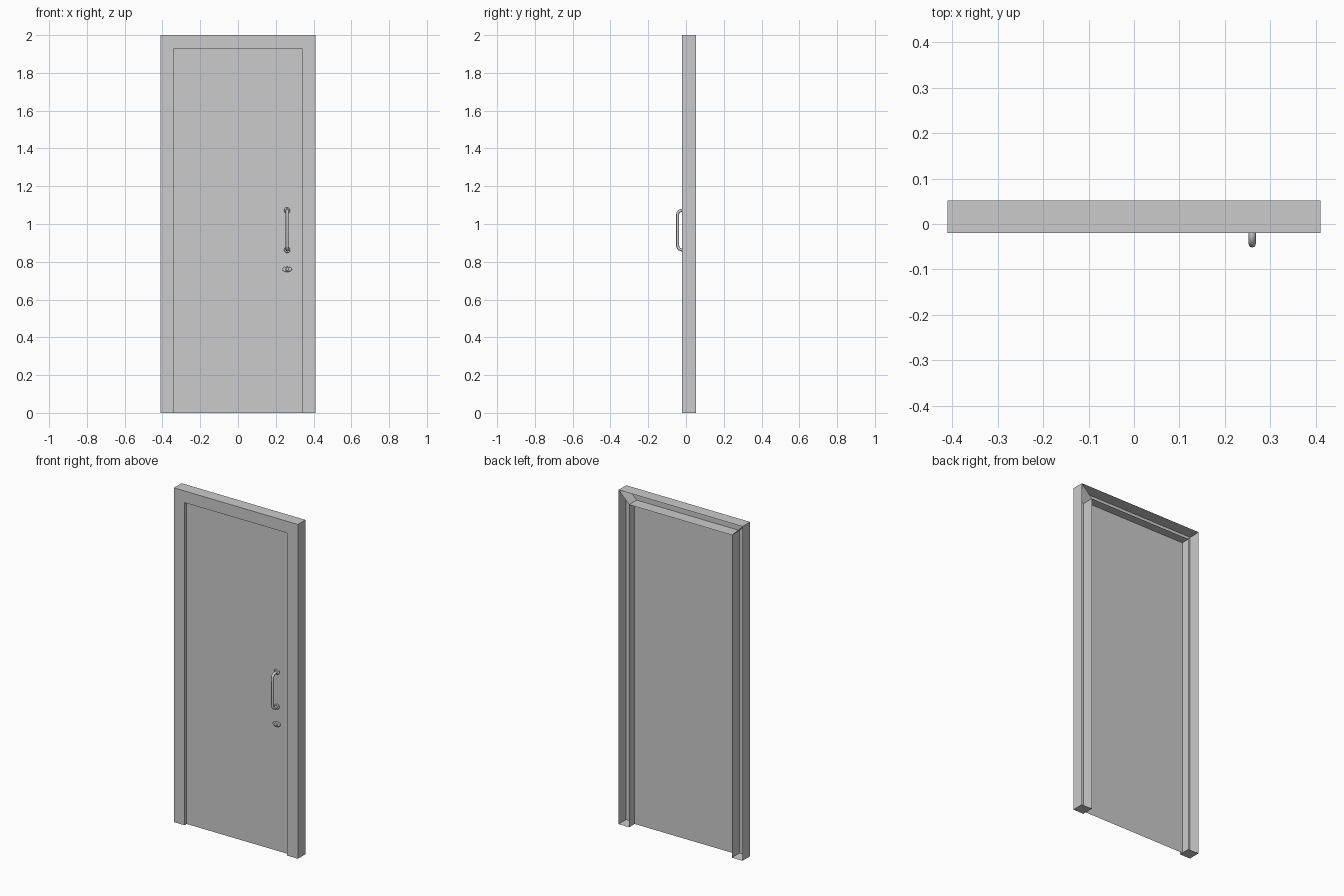
import bpy, bmesh, math

if "Cube" in bpy.data.objects:
    bpy.data.objects.remove(bpy.data.objects["Cube"])

FRONT, BACK, PANEL_Y = -0.02, 0.052, 0.0
W, IN_W, H, IN_H = 0.41, 0.34, 2.0, 1.93
HX = 0.26  # handle column


def mesh_object(name, bm):
    bmesh.ops.recalc_face_normals(bm, faces=bm.faces)
    me = bpy.data.meshes.new(name)
    bm.to_mesh(me)
    bm.free()
    ob = bpy.data.objects.new(name, me)
    bpy.context.collection.objects.link(ob)
    return ob


def smooth(ob):
    bpy.ops.object.select_all(action='DESELECT')
    ob.select_set(True)
    bpy.context.view_layer.objects.active = ob
    bpy.ops.object.shade_smooth_by_angle(angle=math.radians(40))


def channel(name, outline, capped):
    """Box whose x-z outline is seen from the front, left open at the back."""
    bm = bmesh.new()
    front = [bm.verts.new((x, FRONT, z)) for x, z in outline]
    back = [bm.verts.new((x, BACK, z)) for x, z in outline]
    bm.faces.new(front)
    n = len(outline)
    for i in range(n):
        if capped or i % 2 == 0:
            j = (i + 1) % n
            bm.faces.new((front[i], front[j], back[j], back[i]))
    return mesh_object(name, bm)


# Mitred frame: two jambs and a header, hollow towards the back
for side, s in (("left", -1), ("right", 1)):
    channel(side + "_jamb",
            [(s * W, 0), (s * W, H), (s * IN_W, IN_H), (s * IN_W, 0)], True)
channel("header", [(-W, H), (W, H), (IN_W, IN_H), (-IN_W, IN_H)], False)

# Door leaf
bm = bmesh.new()
bm.faces.new([bm.verts.new((x, PANEL_Y, z)) for x, z in
              ((-IN_W, 0), (IN_W, 0), (IN_W, IN_H), (-IN_W, IN_H))])
mesh_object("door_panel", bm)

# Pull handle: tube swept along a path with rounded corners
Z0, Z1, R, BEND, Y_OUT = 0.863, 1.072, 0.008, 0.022, -0.044
path = [(PANEL_Y, Z0)]
for cz, start in ((Z0 + BEND, -90), (Z1 - BEND, -180)):
    for k in range(7):
        a = math.radians(start - 15 * k)
        path.append((Y_OUT + BEND + BEND * math.cos(a), cz + BEND * math.sin(a)))
path.append((PANEL_Y, Z1))
cu = bpy.data.curves.new("pull_handle", 'CURVE')
cu.dimensions = '3D'
cu.bevel_depth = R
cu.bevel_resolution = 2
sp = cu.splines.new('POLY')
sp.points.add(len(path) - 1)
for p, (y, z) in zip(sp.points, path):
    p.co = (HX, y, z, 1)
sp.use_smooth = True
bpy.context.collection.objects.link(bpy.data.objects.new("pull_handle", cu))


def disc(name, x, z, r, depth, sx=1.0):
    """Short round boss standing on the door face."""
    bpy.ops.mesh.primitive_cylinder_add(
        vertices=20, radius=r, depth=depth,
        location=(x, PANEL_Y - depth / 2, z), rotation=(math.pi / 2, 0, 0))
    ob = bpy.context.object
    ob.name = name
    ob.scale.x = sx
    bev = ob.modifiers.new("round_edge", 'BEVEL')
    bev.width = 0.003
    bev.segments = 2
    smooth(ob)


# Handle roses and oval lock plate with its small cylinder
disc("upper_rose", HX, Z1, 0.016, 0.01)
disc("lower_rose", HX, Z0, 0.016, 0.01)
disc("lock_plate", HX, 0.76, 0.014, 0.012, 1.8)
disc("lock_cylinder", HX, 0.76, 0.009, 0.016)
